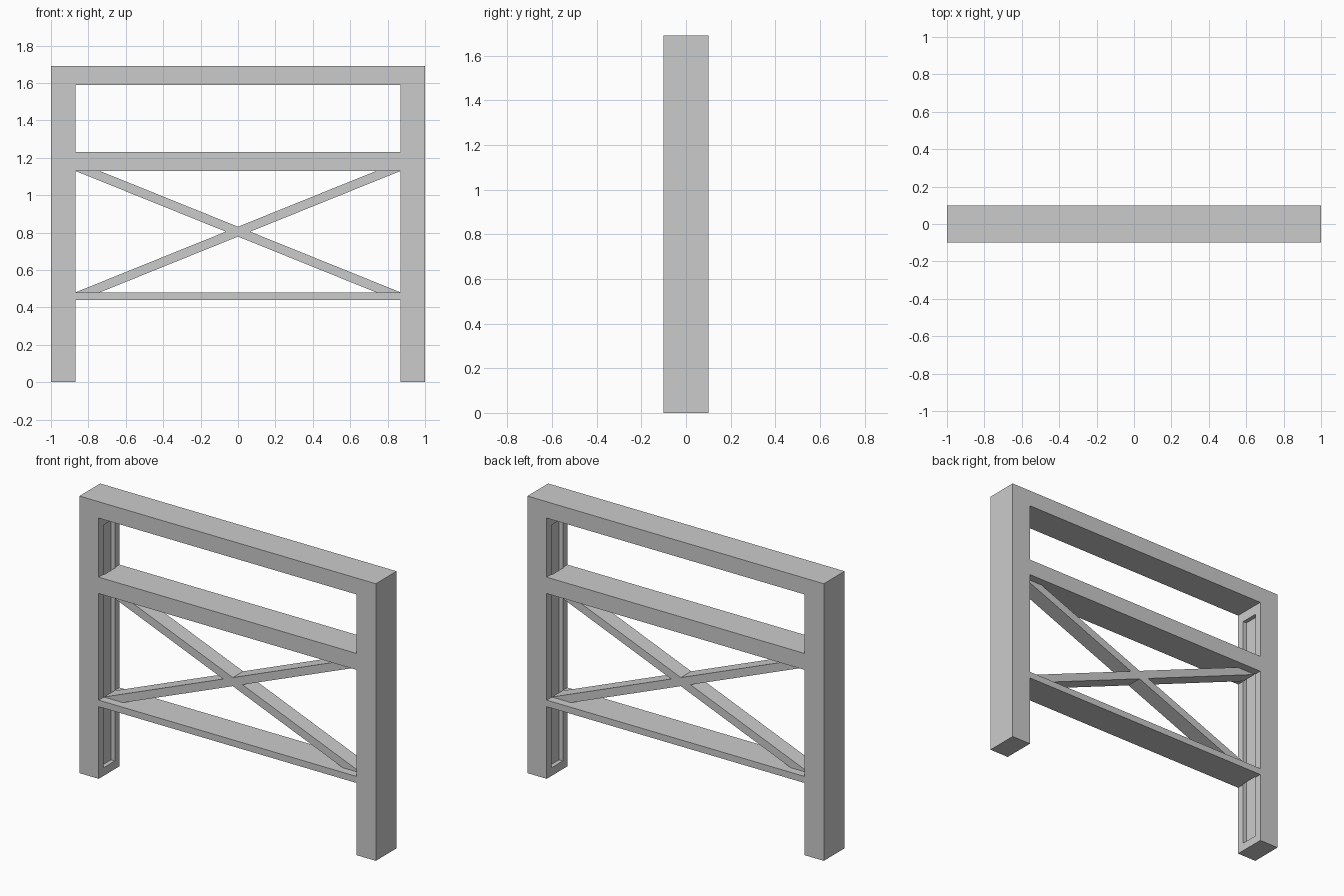
import bpy, bmesh

if "Cube" in bpy.data.objects:
    bpy.data.objects.remove(bpy.data.objects["Cube"])


def prism(name, outline, depth):
    """Extrude an x/z outline symmetrically along y."""
    bm = bmesh.new()
    face = bm.faces.new([bm.verts.new((x, -depth, z)) for x, z in outline])
    ext = bmesh.ops.extrude_face_region(bm, geom=[face])
    verts = [v for v in ext["geom"] if isinstance(v, bmesh.types.BMVert)]
    bmesh.ops.translate(bm, verts=verts, vec=(0, 2 * depth, 0))
    bmesh.ops.recalc_face_normals(bm, faces=bm.faces)
    mesh = bpy.data.meshes.new(name)
    bm.to_mesh(mesh)
    bm.free()
    obj = bpy.data.objects.new(name, mesh)
    bpy.context.collection.objects.link(obj)
    return obj


def rect(x0, x1, z0, z1):
    return [(x0, z0), (x1, z0), (x1, z1), (x0, z1)]


H, IN = 1.69, 0.87          # total height, inner face of the posts
LOW, MID = 0.48, 1.13       # brace bay bottom and top

# Posts and rails as one solid frame
frame = prism("frame", rect(-1, 1, 0, H), 0.1)

# Open bays, then the shallow slots in the inner post faces
cutters = [prism("bay_cutter", rect(-IN, IN, z0, z1), 0.3)
           for z0, z1 in ((-0.2, 0.44), (LOW, MID), (1.23, 1.59))]
for s in (-1, 1):
    xs = sorted((s * (IN - 0.005), s * (IN + 0.025)))
    cutters.append(prism("slot_cutter", rect(*xs, 0.05, 1.53), 0.055))

for c in cutters:
    mod = frame.modifiers.new("cut", "BOOLEAN")
    mod.operation = "DIFFERENCE"
    mod.solver = "EXACT"
    mod.object = c
    c.hide_render = True
    c.hide_viewport = True
    c.display_type = "WIRE"

# Apply the cuts and remove the helpers
for c in cutters:
    c.hide_viewport = False
bpy.context.view_layer.update()
evaluated = frame.evaluated_get(bpy.context.evaluated_depsgraph_get())
result = bpy.data.meshes.new_from_object(evaluated)
frame.modifiers.clear()
frame.data = result
for c in cutters:
    bpy.data.objects.remove(c)

# Crossed braces: one X outline with tips cut flush to the rails
TIP = 0.74
slope = (MID - LOW) / (IN + TIP)
mid_z = (LOW + MID) / 2
top = LOW + IN * slope                       # upper notch height
side = IN - (mid_z - LOW) / slope            # side notch offset
right = [(0, top), (TIP, MID), (IN, MID), (side, mid_z), (IN, LOW), (TIP, LOW)]
left = [(-x, 2 * mid_z - z) for x, z in right]
prism("cross_brace", right + left, 0.05)
